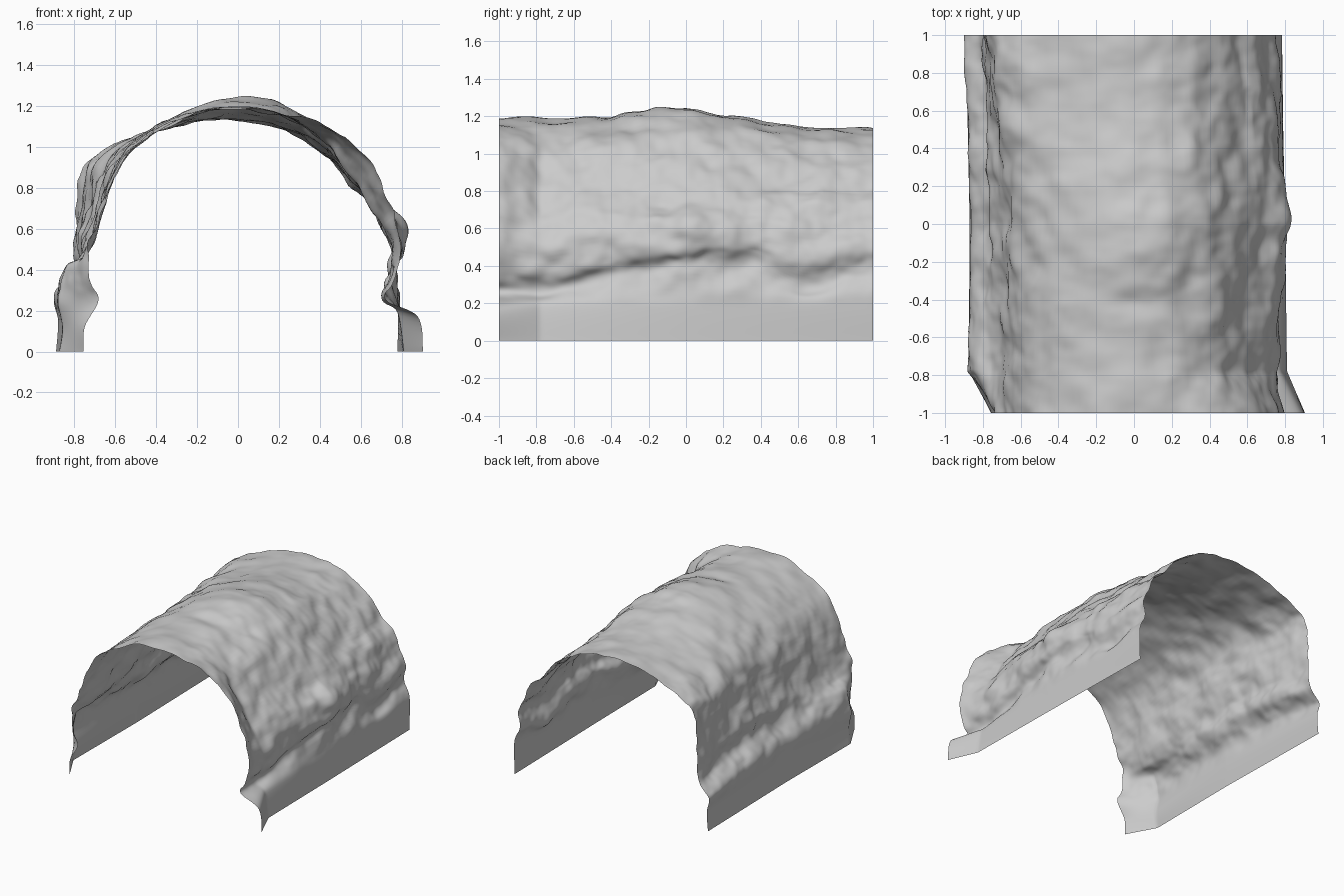
import bpy, bmesh, math
from mathutils import Vector, noise

if "Cube" in bpy.data.objects:
    bpy.data.objects.remove(bpy.data.objects["Cube"])

# Cross-sections (x, z) from left foot over the crown to right foot
SECTIONS = {
    -1.0: [(-.755, 0), (-.75, .12), (-.68, .26), (-.73, .38), (-.72, .55), (-.65, .70),
           (-.60, .87), (-.43, 1.06), (-.12, 1.18), (.18, 1.17), (.43, 1.10), (.62, .95),
           (.71, .78), (.77, .60), (.77, .38), (.72, .26), (.88, .17), (.905, 0)],
    -0.78: [(-.875, 0), (-.86, .12), (-.89, .30), (-.84, .42), (-.73, .47), (-.67, .68),
            (-.60, .88), (-.43, 1.06), (-.12, 1.18), (.18, 1.16), (.41, 1.05), (.54, .89),
            (.64, .72), (.74, .56), (.75, .37), (.71, .26), (.78, .19), (.81, 0)],
    0.0: [(-.87, 0), (-.86, .15), (-.85, .33), (-.76, .44), (-.75, .56), (-.68, .73),
          (-.62, .90), (-.44, 1.08), (-.14, 1.21), (.12, 1.23), (.36, 1.13), (.52, .96),
          (.67, .77), (.78, .65), (.80, .51), (.76, .42), (.79, .23), (.80, 0)],
    1.0: [(-.89, 0), (-.88, .15), (-.90, .27), (-.80, .36), (-.81, .50), (-.78, .72),
          (-.76, .92), (-.60, 1.01), (-.22, 1.13), (.08, 1.12), (.30, 1.06), (.48, .90),
          (.63, .74), (.69, .62), (.75, .50), (.73, .40), (.78, .25), (.78, 0)],
}
COLS, ROWS = 150, 130


def spline(pts, t):
    """Catmull-Rom point at t in 0..1."""
    n = len(pts) - 1
    i = min(int(t * n), n - 1)
    f = t * n - i
    p = [Vector(pts[max(0, min(n, i + k))]) for k in (-1, 0, 1, 2)]
    return 0.5 * (2 * p[1] + (p[2] - p[0]) * f + (2 * p[0] - 5 * p[1] + 4 * p[2] - p[3]) * f * f
                  + (3 * p[1] - p[0] - 3 * p[2] + p[3]) * f ** 3)


def bell(v, centre, width):
    return math.exp(-((v - centre) / width) ** 2)


def shell_point(t, y):
    """Smooth shell before the rock relief is added."""
    keys = sorted(SECTIONS)
    k = next(i for i in range(len(keys) - 1) if y <= keys[i + 1] + 1e-6)
    f = (y - keys[k]) / (keys[k + 1] - keys[k])
    p = spline(SECTIONS[keys[k]], t).lerp(spline(SECTIONS[keys[k + 1]], t), f)
    x, z = p
    # right ledge dips towards the back, left ledge rises in the middle
    if x > 0:
        z -= .10 * bell(y, .65, .2) * bell(z, .40, .13)
        x += .02 * bell(y, .12, .25) * bell(z, .6, .12)
    else:
        z += .05 * bell(y, .35, .3) * bell(z, .48, .13)
    # roof saddle, crest and a small step near the front
    if z > .8:
        z -= .03 * bell(y, .6, .3) * bell(x, 0, .6)
        z += .015 * bell(y, -.1, .18) * bell(x, .05, .35)
        z -= .03 * bell(y, -.41, .07) * bell(x, .1, .2)
    return Vector((x, y, max(z, 0)))


# Rock vault: lofted open shell
bm = bmesh.new()
grid = [[bm.verts.new(shell_point(i / COLS, -1 + 2 * j / ROWS)) for i in range(COLS + 1)]
        for j in range(ROWS + 1)]
for j in range(ROWS):
    for i in range(COLS):
        bm.faces.new((grid[j][i], grid[j + 1][i], grid[j + 1][i + 1], grid[j][i + 1]))
bm.normal_update()
if grid[ROWS // 2][COLS // 2].normal.z < 0:
    bmesh.ops.reverse_faces(bm, faces=bm.faces)
    bm.normal_update()

# Rock relief: broad bumps, fading out on the smooth feet
moves = []
for v in bm.verts:
    fade = max(0, min(1, (v.co.z - .2) / .15))
    q = Vector((v.co.x * 4.5, v.co.y * 4, v.co.z * 5))
    d = .022 * noise.noise(q) + .022 * noise.noise(q * 1.8) + .006 * noise.noise(q * 4)
    calm = 1 - .5 * bell(v.co.x, -.15, .4)
    moves.append((v, v.normal * d * fade * calm))
for v, m in moves:
    y = v.co.y
    v.co += m
    v.co.y = y if abs(y) > .999 else max(-1, min(1, v.co.y))

mesh = bpy.data.meshes.new("tunnel_vault")
bm.to_mesh(mesh)
bm.free()
vault = bpy.data.objects.new("tunnel_vault", mesh)
bpy.context.collection.objects.link(vault)
bpy.context.view_layer.objects.active = vault
vault.select_set(True)
bpy.ops.object.shade_smooth_by_angle(angle=math.radians(50))
